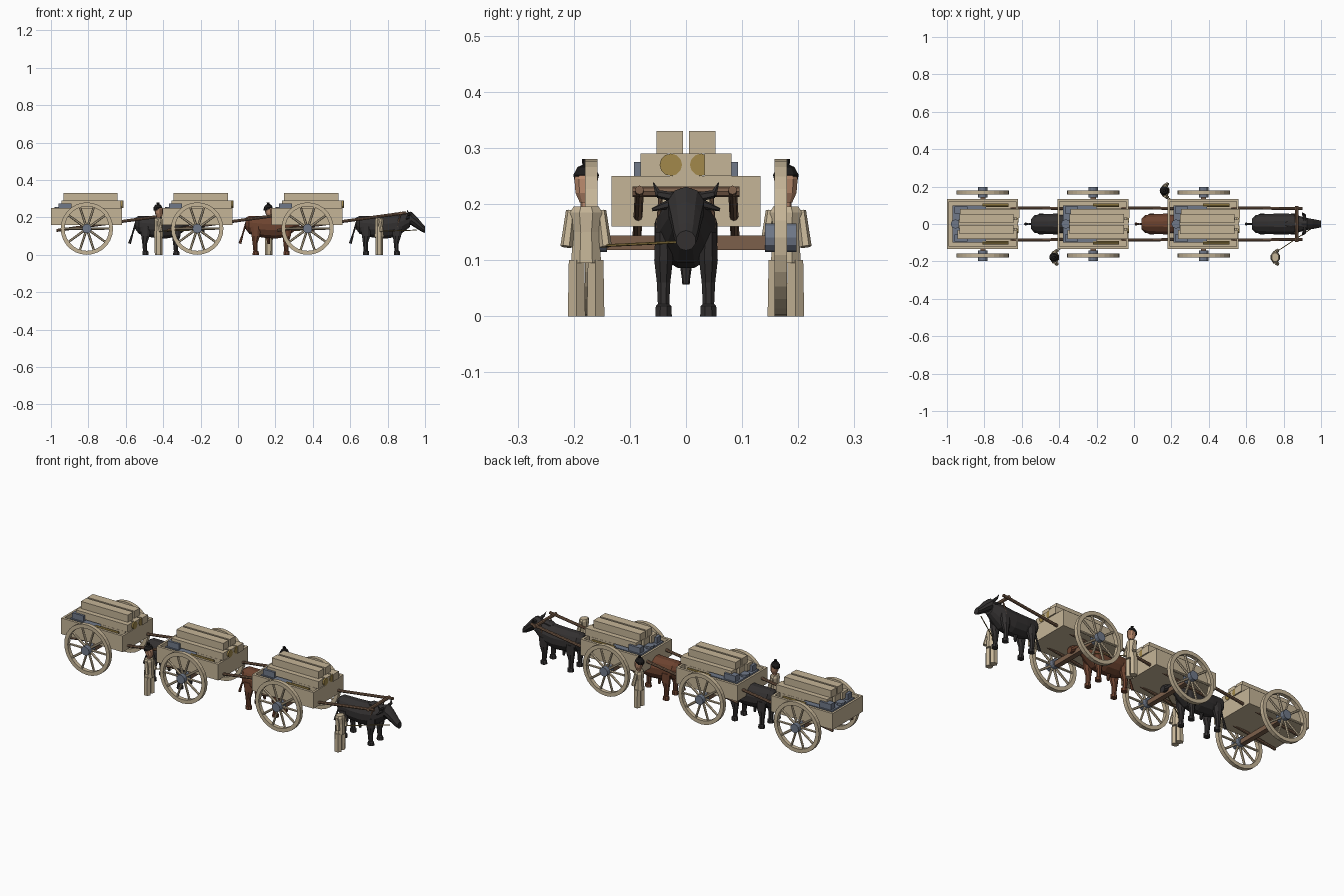
import bpy, bmesh, math
from mathutils import Vector

old = bpy.data.objects.get("Cube")
if old:
    bpy.data.objects.remove(old, do_unlink=True)


def material(name, r, g, b):
    m = bpy.data.materials.new(name)
    m.use_nodes = True
    m.diffuse_color = (r, g, b, 1)
    m.node_tree.nodes["Principled BSDF"].inputs["Base Color"].default_value = (r, g, b, 1)
    return m


WOOD = material("pale wood", .56, .46, .31)
IRON = material("blue grey iron", .16, .19, .25)
BROWN = material("brown pole", .2, .115, .07)
BLACK_HIDE = material("black hide", .033, .03, .03)
BROWN_HIDE = material("brown hide", .15, .055, .028)
SKIN = material("skin", .48, .25, .15)
HAIR = material("dark hair", .012, .011, .011)
GOLD = material("straw rope", .36, .25, .07)


def finish(name, bm, mat):
    bmesh.ops.recalc_face_normals(bm, faces=bm.faces)
    mesh = bpy.data.meshes.new(name)
    bm.to_mesh(mesh)
    bm.free()
    mesh.materials.append(mat)
    ob = bpy.data.objects.new(name, mesh)
    bpy.context.collection.objects.link(ob)
    return ob


def box(name, lo, hi, mat):
    bm = bmesh.new()
    bmesh.ops.create_cube(bm, size=1)
    for v in bm.verts:
        v.co = [a + (c + .5) * (b - a) for a, b, c in zip(lo, hi, v.co)]
    return finish(name, bm, mat)


def add_rod(bm, a, b, r1, r2, sides):
    a, b = Vector(a), Vector(b)
    d = b - a
    m = d.to_track_quat('Z', 'Y').to_matrix().to_4x4()
    m.translation = (a + b) / 2
    bmesh.ops.create_cone(bm, cap_ends=True, segments=sides, radius1=r1,
                          radius2=r2, depth=d.length, matrix=m)


def rod(name, a, b, r1, mat, r2=None, sides=8):
    bm = bmesh.new()
    add_rod(bm, a, b, r1, r1 if r2 is None else r2, sides)
    return finish(name, bm, mat)


def loft(name, sections, axis, mat, sides=10, center=(0, 0)):
    """Skin oval rings: (position, offset, half width, half depth)."""
    bm = bmesh.new()
    rings = []
    for pos, off, w, h in sections:
        ring = []
        for i in range(sides):
            t = 2 * math.pi * (i + .5) / sides
            if axis == 'X':
                p = (center[0] + pos, center[1] + w * math.cos(t), off + h * math.sin(t))
            else:
                p = (center[0] + off + h * math.sin(t), center[1] + w * math.cos(t), pos)
            ring.append(bm.verts.new(p))
        rings.append(ring)
    for a, b in zip(rings, rings[1:]):
        for i in range(sides):
            j = (i + 1) % sides
            bm.faces.new((a[i], a[j], b[j], b[i]))
    bm.faces.new(rings[0])
    bm.faces.new(rings[-1])
    return finish(name, bm, mat)


def wheel(x, y, z=.14, outer=.14, inner=.119, half=.011, segments=28):
    # Square-section rim
    bm = bmesh.new()
    rings = []
    for i in range(segments):
        t = 2 * math.pi * i / segments
        rings.append([bm.verts.new((x + r * math.cos(t), y + s, z + r * math.sin(t)))
                      for r, s in ((outer, -half), (outer, half), (inner, half), (inner, -half))])
    for i in range(segments):
        a, b = rings[i], rings[(i + 1) % segments]
        for k in range(4):
            n = (k + 1) % 4
            bm.faces.new((a[k], a[n], b[n], b[k]))
    finish("wheel_rim", bm, WOOD)
    # Spokes and hub
    bm = bmesh.new()
    for i in range(10):
        t = 2 * math.pi * i / 10
        add_rod(bm, (x, y, z), (x + .125 * math.cos(t), y, z + .125 * math.sin(t)), .007, .006, 6)
    finish("wheel_spokes", bm, WOOD)
    rod("wheel_hub", (x, y - .028, z), (x, y + .028, z), .025, IRON, sides=12)


def cart(x):
    # Open box body
    end = x + .38
    box("cart_floor", (x, -.13, .16), (end, .13, .18), WOOD)
    box("rear_board", (x, -.13, .17), (x + .012, .13, .25), WOOD)
    box("front_board", (end - .012, -.13, .17), (end, .13, .25), WOOD)
    for s in (-1, 1):
        y = s * .126
        box("side_board", (x, y - .007, .16), (end, y + .007, .25), WOOD)
        wheel(x + .192, s * .169)
        # Draught shaft rising to the yoke
        rod("shaft", (x + .03, s * .088, .13), (x + .72, s * .083, .225), .008, BROWN)
        rod("yoke_bow", (x + .69, s * .045, .22), (x + .67, s * .05, .15), .004, BROWN)
        rod("rope_bundle", (x + .19, s * .1, .24), (x + .33, s * .1, .24), .009, GOLD)
        rod("rope_coil", (x + .375, s * .027, .27), (x + .383, s * .027, .27), .02, GOLD, sides=12)
        box("iron_block", (x + .04, s * .075 - .018, .24), (x + .11, s * .075 + .018, .275), IRON)
    box("axle", (x + .178, -.142, .118), (x + .206, .142, .144), BROWN)
    rod("yoke", (x + .69, -.095, .222), (x + .69, .095, .222), .009, BROWN)
    # Iron goods under the timber
    box("iron_goods", (x + .03, -.1, .18), (x + .21, .1, .243), IRON)
    box("lower_timber", (x + .21, -.082, .18), (x + .36, .082, .25), WOOD)
    rod("iron_disc", (x + .045, 0, .243), (x + .045, 0, .256), .025, IRON)
    # Stacked beams
    for i, y in enumerate((-.057, 0, .057)):
        box("beam_lower", (x + .055 + .008 * i, y - .024, .25),
            (x + .375 + .006 * i, y + .024, .29), WOOD)
    for y in (-.029, .029):
        box("beam_upper", (x + .066, y - .024, .29), (x + .356, y + .024, .33), WOOD)


def ox(x, hide):
    # x is the tail end
    loft("ox_body", [(.03, .168, .028, .03), (.05, .16, .05, .05), (.12, .15, .056, .06),
                     (.19, .148, .058, .064), (.25, .156, .056, .062), (.285, .17, .045, .05),
                     (.32, .186, .032, .038)], 'X', hide, 12, (x, 0))
    loft("ox_head", [(.295, .195, .026, .026), (.325, .195, .034, .036), (.355, .172, .028, .032),
                     (.385, .145, .022, .023), (.4, .135, .018, .018)], 'X', hide, 10, (x, 0))
    loft("ox_hump", [(.2, .2, .012, .008), (.235, .208, .026, .018), (.275, .212, .02, .014)],
         'X', hide, 8, (x, 0))
    for s in (-1, 1):
        for lx in (.085, .25):
            loft("ox_leg", [(0, 0, .016, .018), (.018, 0, .015, .017), (.022, -.002, .011, .012),
                            (.06, -.004, .013, .014), (.1, 0, .018, .024), (.15, 0, .016, .03)],
                 'Z', hide, 8, (x + lx, s * .04))
        # Two-piece curved horn and drooping ear
        rod("ox_horn", (x + .315, s * .02, .212), (x + .313, s * .05, .218), .009, hide, .007, 6)
        rod("ox_horn_tip", (x + .313, s * .048, .216), (x + .305, s * .058, .238), .007, hide, .001, 6)
        rod("ox_ear", (x + .31, s * .028, .2), (x + .3, s * .06, .19), .009, hide, .003, 6)
    rod("ox_tail", (x + .04, 0, .19), (x + .012, 0, .1), .006, hide, .004, 6)
    rod("ox_tail_tuft", (x + .014, 0, .105), (x, 0, .06), .005, hide, .008, 6)
    rod("ox_belly", (x + .15, 0, .1), (x + .155, 0, .057), .012, hide, .006)


def drover(x, side, head):
    y = side * .178
    # Robe, trousers and sleeves
    loft("robe", [(.095, 0, .029, .027), (.15, 0, .025, .023), (.185, 0, .031, .024),
                  (.196, 0, .024, .02)], 'Z', WOOD, 8, (x, y))
    for s in (-1, 1):
        loft("trouser_leg", [(0, 0, .018, .02), (.1, 0, .016, .021)], 'Z', WOOD, 6, (x, y + s * .017))
        rod("sleeve", (x, y + s * .027, .188), (x + .012, y + s * .035, .124), .009, WOOD, .011, 6)
    # Lead rope to the muzzle
    rod("lead_rope", (x + .015, y - side * .035, .126), (x + .2, -.0 + side * .02, .132), .0025, GOLD, sides=6)
    if head:
        rod("neck", (x, y, .19), (x, y, .212), .01, SKIN)
        loft("head", [(.203, .004, .012, .013), (.22, .003, .02, .021), (.245, 0, .022, .023),
                      (.264, 0, .014, .015)], 'Z', SKIN, 10, (x, y))
        loft("hair", [(.238, -.008, .021, .02), (.252, -.003, .024, .024), (.266, -.002, .016, .016),
                      (.27, -.002, .007, .007), (.28, -.004, .008, .008)], 'Z', HAIR, 10, (x, y))


# Convoy of three teams, rear to front
STEP = .59
for i, (hide, side, head) in enumerate(((BLACK_HIDE, -1, True), (BROWN_HIDE, 1, True),
                                        (BLACK_HIDE, -1, False))):
    shift = (i - 2) * STEP
    cart(.18 + shift)
    ox(.6 + shift, hide)
    drover(.755 + shift, side, head)
